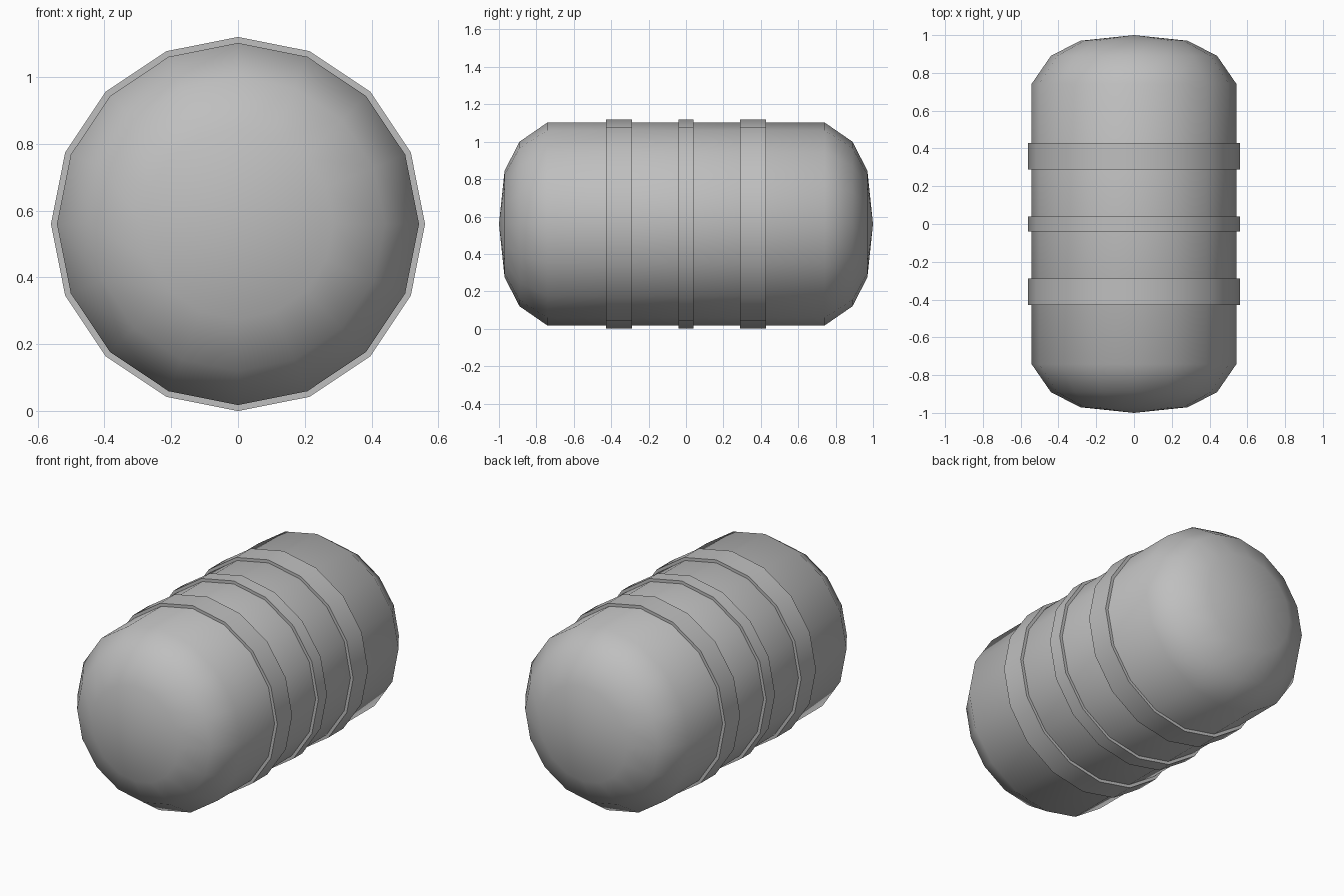
import bpy, bmesh, math

if "Cube" in bpy.data.objects:
    bpy.data.objects.remove(bpy.data.objects["Cube"])

SIDES = 16
AXIS_Z = 0.56

grey = bpy.data.materials.new("plain_grey")
grey.diffuse_color = (0.52, 0.52, 0.52, 1.0)
grey.use_nodes = True
grey.node_tree.nodes["Principled BSDF"].inputs["Base Color"].default_value = grey.diffuse_color


def lathe(name, profile, closed):
    """Revolve (y, radius) points around the horizontal y axis."""
    bm = bmesh.new()
    rings = []
    for y, r in profile:
        if r == 0:
            rings.append([bm.verts.new((0, y, AXIS_Z))] * SIDES)
            continue
        ring = []
        for i in range(SIDES):
            a = 2 * math.pi * i / SIDES
            ring.append(bm.verts.new((r * math.sin(a), y, AXIS_Z + r * math.cos(a))))
        rings.append(ring)
    pairs = list(zip(rings, rings[1:]))
    if closed:
        pairs.append((rings[-1], rings[0]))
    for a, b in pairs:
        for i in range(SIDES):
            j = (i + 1) % SIDES
            corners = list(dict.fromkeys((a[i], a[j], b[j], b[i])))
            bm.faces.new(corners).smooth = True
    bmesh.ops.recalc_face_normals(bm, faces=bm.faces)
    # Keep only the square band corners sharp
    for e in bm.edges:
        e.smooth = e.calc_face_angle(0) < math.radians(50)
    mesh = bpy.data.meshes.new(name)
    bm.to_mesh(mesh)
    bm.free()
    mesh.materials.append(grey)
    obj = bpy.data.objects.new(name, mesh)
    bpy.context.collection.objects.link(obj)
    return obj


# Barrel body with rounded ends
half = [(1.0, 0), (0.97, 0.285), (0.89, 0.44), (0.742, 0.542)]
body = [(-y, r) for y, r in half] + half[::-1]
lathe("barrel_body", body, False)

# Raised bands: two wide, one narrow in the middle
for name, y, w in (("front_band", -0.358, 0.07),
                   ("middle_band", 0.0, 0.041),
                   ("back_band", 0.358, 0.07)):
    lathe(name, [(y - w, 0.53), (y - w, 0.56), (y + w, 0.56), (y + w, 0.53)], True)
